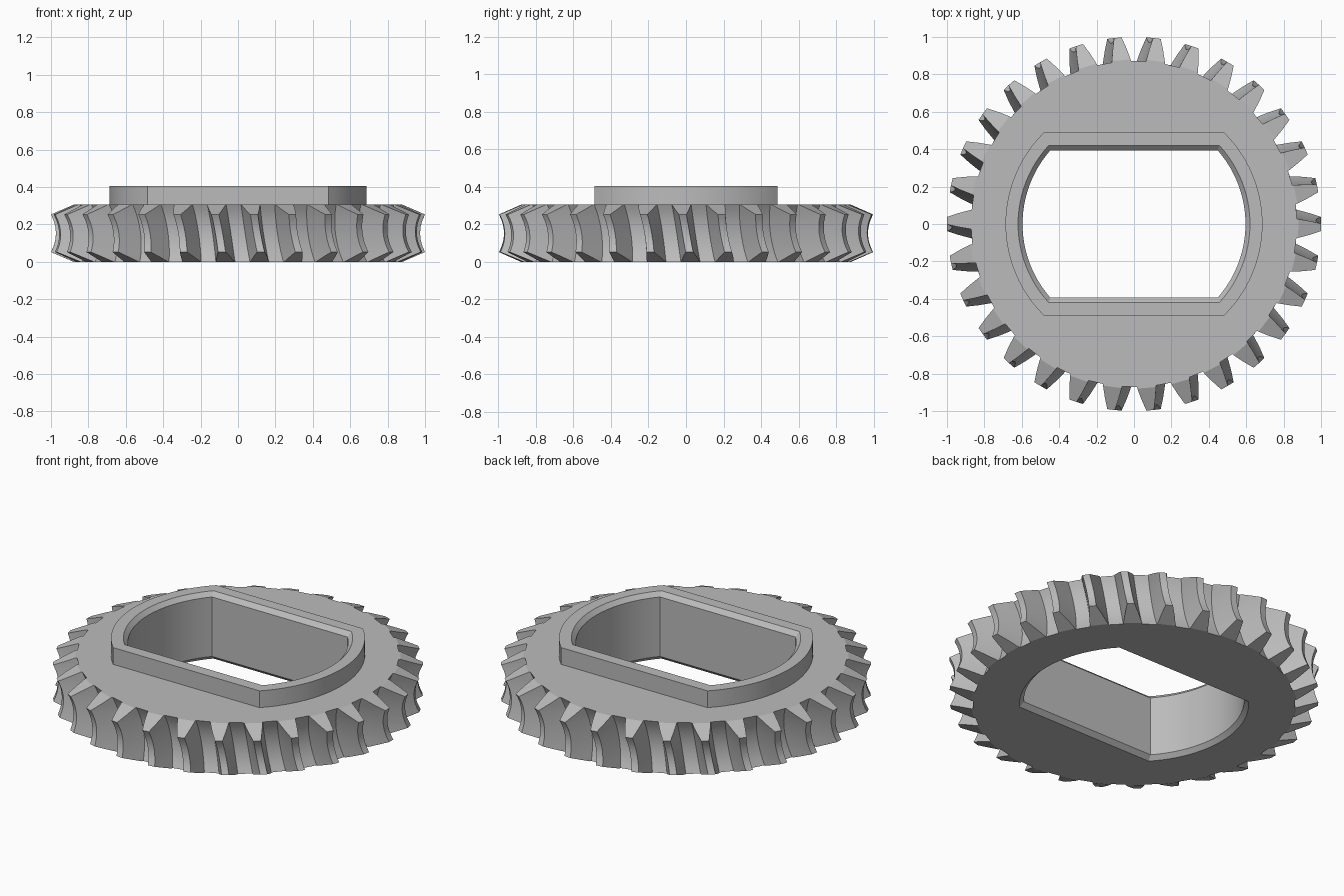
import bpy, bmesh, math

cube = bpy.data.objects.get("Cube")
if cube:
    bpy.data.objects.remove(cube, do_unlink=True)

TEETH = 30
WHEEL_TOP = 0.305
COLLAR_TOP = 0.405
MID = WHEEL_TOP / 2
CHAMFER = 0.052      # height of the sloped band at the tooth ends
DISC_R = 0.88        # radius of the flat wheel face
THROAT_C = 1.174     # radius at which the throat arc is centred
TWIST = 0.18         # tooth lean, radians per unit of height
BEVEL = 0.025        # bevel at both ends of the bore


def add_loop(bm, points):
    return [bm.verts.new(p) for p in points]


def bridge(bm, a, b):
    n = len(a)
    for i in range(n):
        j = (i + 1) % n
        bm.faces.new((a[i], a[j], b[j], b[i]))


def loop_edges(bm, loop):
    return [bm.edges.get((v, loop[i - 1])) or bm.edges.new((v, loop[i - 1]))
            for i, v in enumerate(loop)]


def fill_between(bm, outer, inner):
    edges = loop_edges(bm, outer) + loop_edges(bm, inner)
    bmesh.ops.triangle_fill(bm, edges=edges, use_beauty=True, use_dissolve=False)


def tooth_outline(z):
    """Cross-section of the toothed rim at height z."""
    dz = z - MID
    root = THROAT_C - math.sqrt(0.339 ** 2 - dz ** 2)
    full_tip = THROAT_C - math.sqrt(0.2 ** 2 - dz ** 2)
    edge = min(z, WHEEL_TOP - z)
    cone = DISC_R + (1.0 - DISC_R) * edge / CHAMFER
    tip = min(full_tip, cone)
    root_half = 0.059
    tip_half = root_half + (0.02 - root_half) * (tip - root) / (full_tip - root)
    points = []
    for k in range(TEETH):
        centre = k * math.tau / TEETH - dz * TWIST
        for r, off in ((root, -root_half), (tip, -tip_half),
                       (tip, tip_half), (root, root_half)):
            a = centre + off
            points.append((r * math.cos(a), r * math.sin(a), z))
    return points


def flatted_circle(r, half_depth, z, steps=24):
    """Circle of radius r cut flat at y = +/- half_depth."""
    limit = math.asin(half_depth / r)
    points = []
    for side in (0, math.pi):
        for i in range(steps + 1):
            a = side - limit + 2 * limit * i / steps
            points.append((r * math.cos(a), r * math.sin(a), z))
    return points


bm = bmesh.new()

# Toothed rim: throat rows between two sloped ends
rows = 12
heights = [0, CHAMFER / 2]
heights += [CHAMFER + (WHEEL_TOP - 2 * CHAMFER) * i / rows for i in range(rows + 1)]
heights += [WHEEL_TOP - CHAMFER / 2, WHEEL_TOP]
rim = [add_loop(bm, tooth_outline(z)) for z in heights]
for low, high in zip(rim, rim[1:]):
    bridge(bm, low, high)

# Raised collar and flat-sided bore, from the wheel face down to the underside
sections = [(0.687, 0.488, WHEEL_TOP), (0.687, 0.488, COLLAR_TOP),
            (0.62, 0.42, COLLAR_TOP), (0.596, 0.394, COLLAR_TOP - BEVEL),
            (0.596, 0.394, BEVEL), (0.62, 0.42, 0)]
core = [add_loop(bm, flatted_circle(*s)) for s in sections]
for a, b in zip(core, core[1:]):
    bridge(bm, a, b)

# Flat wheel faces
fill_between(bm, rim[-1], core[0])
fill_between(bm, rim[0], core[-1])
bmesh.ops.recalc_face_normals(bm, faces=bm.faces)

mesh = bpy.data.meshes.new("worm_wheel")
bm.to_mesh(mesh)
bm.free()
wheel = bpy.data.objects.new("worm_wheel", mesh)
bpy.context.collection.objects.link(wheel)

# Plain grey material
grey = bpy.data.materials.new("plain_grey")
grey.use_nodes = True
colour = (0.5, 0.5, 0.5, 1)
grey.diffuse_color = colour
grey.node_tree.nodes["Principled BSDF"].inputs["Base Color"].default_value = colour
mesh.materials.append(grey)

# Smooth the curved walls, keep the edges crisp
bpy.ops.object.select_all(action="DESELECT")
wheel.select_set(True)
bpy.context.view_layer.objects.active = wheel
bpy.ops.object.shade_smooth_by_angle(angle=math.radians(20))
